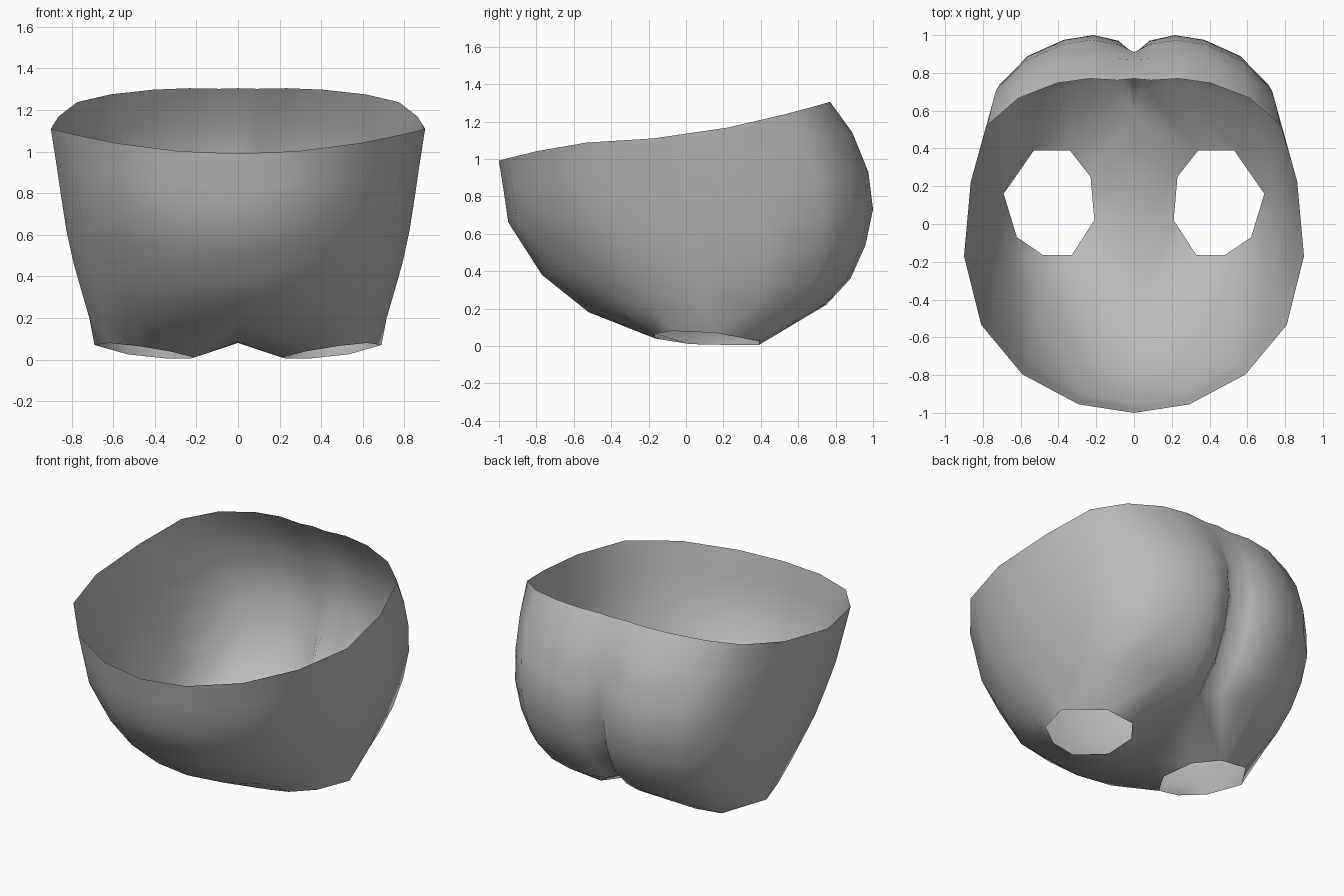
import bpy, bmesh, math

if "Cube" in bpy.data.objects:
    bpy.data.objects.remove(bpy.data.objects["Cube"])

grey = bpy.data.materials.new("plain grey")
grey.diffuse_color = (0.5, 0.5, 0.5, 1)
grey.use_nodes = True
grey.node_tree.nodes["Principled BSDF"].inputs["Base Color"].default_value = grey.diffuse_color

# Body levels from rim down: front (y, z), side (x, y, z), cheek (y, z), cleft y
LEVELS = [
    ((-1.00, .99), (.900, -.17, 1.11), (.77, 1.305), .77),
    ((-.975, .83), (.875, -.12, .95), (.89, 1.14), .87),
    ((-.95, .66), (.850, -.06, .78), (.975, .93), .91),
    ((-.86, .52), (.825, 0.0, .62), (1.0, .73), .90),
    ((-.77, .38), (.790, .05, .46), (.96, .54), .84),
    ((-.645, .28), (.750, .08, .32), (.88, .36), .74),
    ((-.52, .18), (.715, .10, .20), (.75, .22), .60),
]
FRONT_ANGLES = (0, 19, 41, 64, 90)
# Rear cross-section: x share, y share, cleft weight
REAR = [(.96, .42, 0), (.86, .74, 0), (.68, .89, 0), (.45, .975, 0),
        (.26, 1, 0), (.10, .99, .2), (0, 1, 1)]
# Leg opening, crotch line
LEG = [(.33, -.165, .04), (.48, -.165, .065), (.62, -.07, .08), (.69, .16, .07),
       (.53, .39, .025), (.34, .39, .005), (.23, .25, .005), (.21, .02, .01)]
CROTCH = [(0, .42, .15), (0, .22, .09), (0, .02, .08), (0, -.15, .085), (0, -.3, .11)]


def ring(front, side, cheek, cleft):
    """Half cross-section from front centre round the side to back centre."""
    (fy, fz), (sx, sy, sz), (by, bz) = front, side, cheek
    pts = []
    for deg in FRONT_ANGLES:
        s, c = math.sin(math.radians(deg)), math.cos(math.radians(deg))
        pts.append((sx * s, sy + (fy - sy) * c, fz + (sz - fz) * s * s))
    for u, v, w in REAR:
        pts.append((sx * u, sy + (by - sy) * v - (by - cleft) * w,
                    sz + (bz - sz) * v ** 1.4))
    pts[0] = (0, *pts[0][1:])
    return pts


bm = bmesh.new()
rows = [[bm.verts.new(p) for p in ring(*lv)] for lv in LEVELS]
for a, b in zip(rows, rows[1:]):
    for i in range(len(a) - 1):
        bm.faces.new((a[i], b[i], b[i + 1], a[i + 1]))

# Underside: join the lowest ring and crotch line to the leg opening
outer = rows[-1] + [bm.verts.new(p) for p in CROTCH]
leg = [bm.verts.new(p) for p in LEG]


def angle(v):
    return math.atan2(v.co.y - .11, v.co.x - .44)


def nearest(v):
    return min(range(8), key=lambda k: abs(math.remainder(angle(v) - angle(leg[k]), math.tau)))


for i, v in enumerate(outer):
    w = outer[(i + 1) % len(outer)]
    k, end = nearest(v), nearest(w)
    span = [leg[k]]
    while k != end and len(span) < 4:
        k = (k + 1) % 8
        span.append(leg[k])
    bm.faces.new([w, v] + span)
bmesh.ops.triangulate(bm, faces=[f for f in bm.faces if len(f.verts) > 4])
bmesh.ops.recalc_face_normals(bm, faces=bm.faces)
# open shell: make the outside face outwards
bm.faces.ensure_lookup_table()
if bm.faces[0].normal.y > 0:
    bmesh.ops.reverse_faces(bm, faces=bm.faces)

mesh = bpy.data.meshes.new("hip_shell")
bm.to_mesh(mesh)
bm.free()
mesh.materials.append(grey)
for p in mesh.polygons:
    p.use_smooth = True
shell = bpy.data.objects.new("hip_shell", mesh)
bpy.context.collection.objects.link(shell)
mirror = shell.modifiers.new("mirror", 'MIRROR')
mirror.merge_threshold = 0.001
